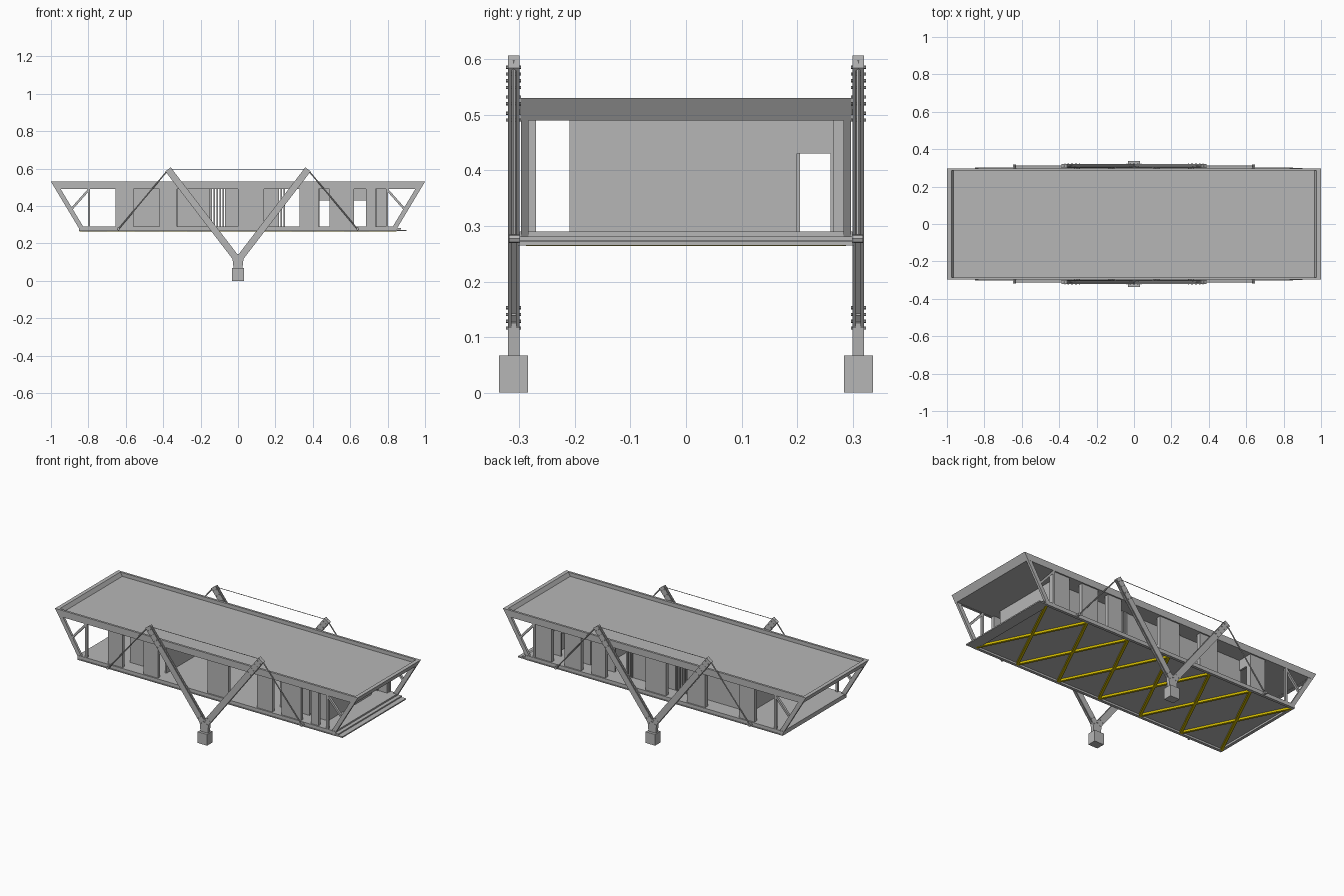
import bpy, bmesh, math
from mathutils import Vector, Matrix

cube = bpy.data.objects.get("Cube")
if cube:
    bpy.data.objects.remove(cube)


def material(name, colour):
    m = bpy.data.materials.new(name)
    m.use_nodes = True
    m.diffuse_color = colour
    m.node_tree.nodes["Principled BSDF"].inputs["Base Color"].default_value = colour
    return m


GREY = material("steel grey", (0.47, 0.47, 0.47, 1))
YELLOW = material("brace yellow", (0.65, 0.5, 0.0, 1))
ROOF, CEIL, FLOOR, BASE = 0.53, 0.49, 0.29, 0.265


def finish(name, bm, mat):
    bmesh.ops.recalc_face_normals(bm, faces=bm.faces)
    me = bpy.data.meshes.new(name)
    bm.to_mesh(me)
    bm.free()
    me.materials.append(mat)
    ob = bpy.data.objects.new(name, me)
    bpy.context.collection.objects.link(ob)
    return ob


def prism(name, outline, y0, y1, mat=GREY):
    """Extrude an x-z outline along y."""
    bm = bmesh.new()
    face = bm.faces.new([bm.verts.new((x, y0, z)) for x, z in outline])
    new = bmesh.ops.extrude_face_region(bm, geom=[face])["geom"]
    bmesh.ops.translate(bm, vec=(0, y1 - y0, 0),
                        verts=[v for v in new if isinstance(v, bmesh.types.BMVert)])
    return finish(name, bm, mat)


def box(name, x0, x1, y0, y1, z0, z1, mat=GREY):
    return prism(name, [(x0, z0), (x1, z0), (x1, z1), (x0, z1)], y0, y1, mat)


def strut(name, p, q, width, y0, y1):
    """Flat bar between two x-z points."""
    p, q = Vector(p), Vector(q)
    n = (q - p).orthogonal().normalized() * width / 2
    return prism(name, [p + n, q + n, q - n, p - n], y0, y1)


def rod(name, p, q, radius, sides=6):
    p, q = Vector(p), Vector(q)
    d = q - p
    bm = bmesh.new()
    m = Matrix.Translation((p + q) / 2) @ d.to_track_quat('Z', 'Y').to_matrix().to_4x4()
    bmesh.ops.create_cone(bm, cap_ends=True, segments=sides, radius1=radius,
                          radius2=radius, depth=d.length, matrix=m)
    return finish(name, bm, GREY)


def end_x(z):
    """Half length of the hull at a height, following the sloping ends."""
    return 1 - 0.6 * (ROOF - z)


def band(name, z0, z1, y0, y1):
    a, b = end_x(z0), end_x(z1)
    prism(name, [(-a, z0), (a, z0), (b, z1), (-b, z1)], y0, y1)


# Roof and floor slabs with their edge beams
band("roof_slab", 0.492, 0.508, -0.285, 0.285)
box("floor_slab", -0.845, 0.85, -0.287, 0.287, 0.276, FLOOR)
for s in (-1, 1):
    ys = sorted((s * 0.285, s * 0.298))
    band("roof_side_beam", CEIL, ROOF, *ys)
    box("floor_side_beam", -0.85, 0.85, *ys, BASE, FLOOR)
    box("floor_side_flange", -0.85, 0.85, *sorted((s * 0.285, s * 0.302)), BASE, 0.27)
    a, b = end_x(CEIL), end_x(ROOF)
    prism("roof_end_beam", [(s * a, CEIL), (s * b, ROOF), (s * (b - 0.023), ROOF),
                            (s * (a - 0.023), CEIL)], -0.285, 0.285)
    box("floor_end_beam", *sorted((s * 0.832, s * 0.85)), -0.3, 0.3, BASE, FLOOR)

# Entrance steps on the left end
box("lower_step", 0.85, 0.9, -0.3, 0.3, 0.265, 0.272)
box("upper_step", 0.85, 0.872, -0.3, 0.3, 0.274, 0.281)

# Sloping end columns, posts and knee braces
for s in (-1, 1):
    for t in (-1, 1):
        ys = sorted((t * 0.283, t * 0.297))
        a, b = end_x(CEIL), end_x(0.275)
        prism("end_column", [(s * a, CEIL), (s * b, 0.275), (s * (b - 0.028), 0.275),
                             (s * (a - 0.028), CEIL)], *ys)
        box("end_post", *sorted((s * 0.79, s * 0.803)), *ys, FLOOR, CEIL)
        strut("knee_brace", (s * 0.795, CEIL), (s * 0.9, 0.372), 0.012, *ys)

# Outer wall panels
front = [(-0.655, -0.56), (-0.42, -0.326), (0, 0.14), (0.33, 0.43), (0.49, 0.62), (0.685, 0.735)]
back = [(-0.655, -0.56), (-0.33, -0.21), (-0.07, 0.065), (0.33, 0.42), (0.49, 0.6), (0.685, 0.8)]
for x0, x1 in front:
    box("front_wall_panel", x0, x1, -0.29, -0.27, FLOOR, CEIL)
for x0, x1 in back:
    box("back_wall_panel", x0, x1, 0.265, 0.29, FLOOR, CEIL)

# Inner long walls, with doorways and headers
for x0, x1 in [(-0.56, -0.15), (-0.07, 0.21), (0.33, 0.43), (0.49, 0.62), (0.685, 0.735)]:
    box("inner_long_wall", x0, x1, 0.19, 0.2, FLOOR, CEIL)
for x0, x1 in [(-0.56, -0.42), (0.49, 0.62), (0.685, 0.735)]:
    box("inner_room_wall", x0, x1, -0.21, -0.2, FLOOR, CEIL)
for x0, x1 in [(0.43, 0.49), (0.62, 0.685)]:
    box("door_header", x0, x1, 0.19, 0.2, 0.43, CEIL)

# Cross walls
for x in (-0.56, -0.33, 0.43, 0.735):
    box("cross_wall", x - 0.006, x + 0.006, -0.21, 0.2, FLOOR, CEIL)
for x in (-0.56, 0.735):
    box("cross_door_header", x - 0.006, x + 0.006, 0.2, 0.26, 0.43, CEIL)
    box("cross_door_jamb", x - 0.006, x + 0.006, 0.26, 0.29, FLOOR, CEIL)

# Slatted screens
for start, count in ((-0.148, 5), (0.212, 3)):
    for i in range(count):
        x = start + i * 0.016
        box("screen_slat", x, x + 0.008, 0.185, 0.205, FLOOR, CEIL)

# Crossed braces below the floor
STEP = 0.28
for i in range(6):
    x = -0.84 + i * STEP
    for s in (-1, 1):
        d = Vector((STEP, 0.57 * s, 0))
        bm = bmesh.new()
        m = (Matrix.Translation((x + STEP / 2, 0, 0.27))
             @ Matrix.Rotation(math.atan2(d.y, d.x), 4, 'Z')
             @ Matrix.Diagonal((d.length, 0.014, 0.012, 1)))
        bmesh.ops.create_cube(bm, size=1, matrix=m)
        finish("underfloor_brace", bm, YELLOW)

# Supports on both long sides: foot, stem, raking arms, stays
for t in (-1, 1):
    y = t * 0.31
    box("support_foot", -0.031, 0.031, y - 0.026, y + 0.026, 0, 0.067)
    prism("support_stem", [(-0.024, 0.067), (0.024, 0.067), (0.03, 0.125), (0, 0.145),
                           (-0.03, 0.125)], y - 0.0102, y + 0.0102)
    tip = Vector((0.373, 0.594))
    foot = Vector((0, 0.108))
    for s in (-1, 1):
        p, q = (s * foot.x, foot.y), (s * tip.x, tip.y)
        for e in (-1, 1):
            strut("arm_flange", p, q, 0.036, *sorted((y + e * 0.004, y + e * 0.01)))
        strut("arm_web", p, q, 0.02, y - 0.005, y + 0.005)
        along = (Vector(q) - Vector(p)).normalized()
        strut("arm_cap", Vector(q) - along * 0.004, Vector(q) + along * 0.002, 0.037,
              y - 0.0105, y + 0.0105)
        # Bolts at the foot, the roof crossing and the tip of each arm
        for f in (0.03, 0.08, 0.8, 0.86, 0.92, 0.97):
            c = Vector(p).lerp(Vector(q), f)
            for side in (-1, 1):
                n = Vector((-along.y, along.x)) * 0.01 * side
                rod("arm_bolt", (c.x + n.x, y - 0.0135, c.y + n.y),
                    (c.x + n.x, y + 0.0135, c.y + n.y), 0.003)
        rod("stay_rod", (s * 0.373, y, 0.594), (s * 0.64, y, 0.275), 0.0035)
        rod("stay_anchor", (s * 0.64, t * 0.295, 0.277), (s * 0.64, t * 0.318, 0.277), 0.008, 8)
        # Tie plates fixing the arm to the hull
        for z in (0.275, 0.51):
            x = s * tip.x * (z - foot.y) / (tip.y - foot.y)
            box("arm_tie", x - 0.012, x + 0.012, *sorted((t * 0.29, t * 0.303)), z - 0.01, z + 0.01)
    rod("tie_rod", (-0.373, y, 0.596), (0.373, y, 0.596), 0.002)
